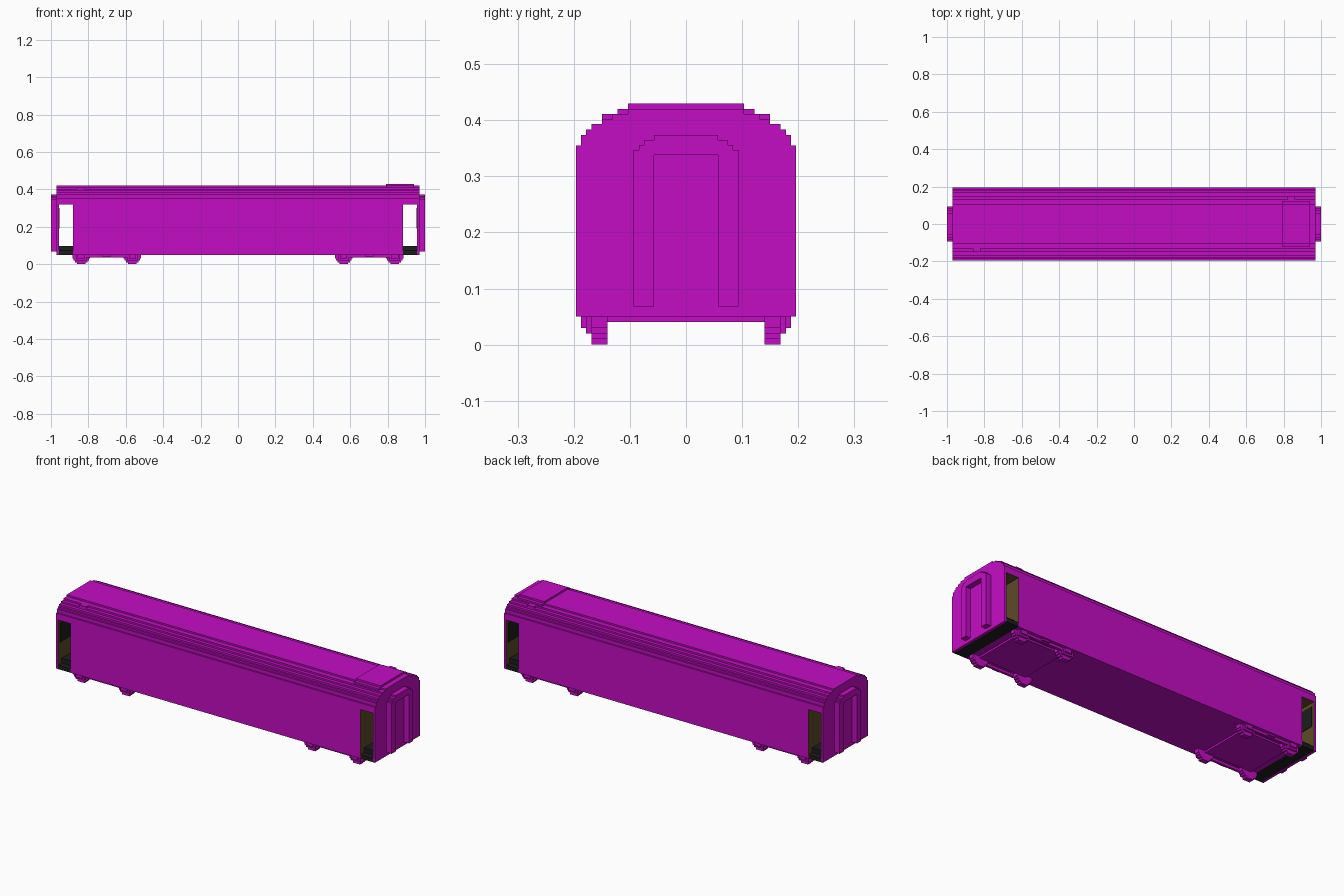
import bpy, bmesh

cube = bpy.data.objects.get("Cube")
if cube:
    bpy.data.objects.remove(cube, do_unlink=True)


def material(name, rgb):
    m = bpy.data.materials.new(name)
    m.use_nodes = True
    m.diffuse_color = (*rgb, 1)
    bsdf = next(n for n in m.node_tree.nodes if n.type == 'BSDF_PRINCIPLED')
    bsdf.inputs["Base Color"].default_value = (*rgb, 1)
    return m


MAGENTA = material("magenta_paint", (0.55, 0.004, 0.55))
BLACK = material("black_floor", (0.012, 0.012, 0.012))
BROWN = material("brown_lining", (0.11, 0.07, 0.02))


def finish(name, bm, mats, rule=None):
    bmesh.ops.recalc_face_normals(bm, faces=bm.faces)
    if rule:
        for f in bm.faces:
            f.material_index = rule(f)
    me = bpy.data.meshes.new(name)
    bm.to_mesh(me)
    bm.free()
    for m in mats:
        me.materials.append(m)
    ob = bpy.data.objects.new(name, me)
    bpy.context.collection.objects.link(ob)
    return ob


def add_box(bm, x0, x1, y0, y1, z0, z1):
    vs = bmesh.ops.create_cube(bm, size=1)["verts"]
    for v in vs:
        v.co = ((x0 + x1) / 2 + v.co.x * (x1 - x0),
                (y0 + y1) / 2 + v.co.y * (y1 - y0),
                (z0 + z1) / 2 + v.co.z * (z1 - z0))


def boxes(name, specs, mats, rule=None):
    bm = bmesh.new()
    for s in specs:
        add_box(bm, *s)
    return finish(name, bm, mats, rule)


def stepped(base, steps):
    """Symmetric stair-stepped (y, z) outline from (half width, top) steps."""
    half, z = [], base
    for y, top in steps:
        half += [(y, z), (y, top)]
        z = top
    return half + [(-y, z) for y, z in reversed(half)]


def extrude(name, outline, x0, x1, mats, rule=None):
    bm = bmesh.new()
    face = bm.faces.new([bm.verts.new((x0, y, z)) for y, z in outline])
    out = bmesh.ops.extrude_face_region(bm, geom=[face])["geom"]
    for v in out:
        if isinstance(v, bmesh.types.BMVert):
            v.co.x = x1
    return finish(name, bm, mats, rule)


W, END, DOOR_IN, DOOR_OUT, HEAD = 0.196, 0.97, 0.883, 0.957, 0.32

# Stepped roof; its underside lines the vestibules
extrude("roof", stepped(HEAD, [(W, 0.355), (0.187, 0.374), (0.178, 0.383), (0.168, 0.393),
                               (0.15, 0.402), (0.131, 0.411), (0.103, 0.42)]),
        -END, END, [MAGENTA, BROWN], lambda f: int(f.normal.z < -0.5))

# Closed passenger compartment with lined end faces
boxes("saloon_body", [(-DOOR_IN, DOOR_IN, -W, W, 0.05, HEAD)], [MAGENTA, BROWN],
      lambda f: int(abs(f.normal.x) > 0.5))

# Raised roof hatch and small roof ledges
extrude("roof_hatch", stepped(0.405, [(0.122, 0.42), (0.103, 0.43)]), 0.79, 0.94, [MAGENTA])
boxes("roof_ledges", [(0.82, 0.86, 0.12, 0.15, 0.40, 0.411),
                      (-0.86, -0.82, -0.15, -0.12, 0.40, 0.411)], [MAGENTA])

for s, side in ((1, "right"), (-1, "left")):
    def span(a, b):
        return tuple(sorted((s * a, s * b)))

    # End wall, lined on the inside
    boxes(f"{side}_end_wall", [(*span(DOOR_OUT, END), -W, W, 0.05, HEAD)], [MAGENTA, BROWN],
          lambda f: int(f.normal.x * s < -0.5))
    boxes(f"{side}_inner_panel", [(*span(DOOR_OUT - 0.003, DOOR_OUT), -0.18, 0.18, 0.19, 0.30)],
          [BLACK])

    # Vestibule floor with a lower step at each doorway
    boxes(f"{side}_vestibule_floor",
          [(*span(DOOR_IN, DOOR_OUT), -0.165, 0.165, 0.05, 0.098),
           (*span(DOOR_IN, DOOR_OUT), -W, W, 0.05, 0.072)], [BLACK])

    # Arched gangway frame, open at the bottom
    outer = stepped(0.068, [(0.094, 0.347), (0.084, 0.356), (0.075, 0.365), (0.057, 0.374)])
    inner = [(-0.057, 0.068), (-0.057, 0.338), (0.057, 0.338), (0.057, 0.068)]
    extrude(f"{side}_gangway_frame", outer + inner, s * END, s * 1.0, [MAGENTA])

    # Bogie: base plate, side beams, stepped wheels and axle boxes
    parts = [(*span(0.56, 0.845), -0.14, 0.14, 0.04, 0.052)]
    for q in (1, -1):
        def depth(a, b):
            return tuple(sorted((q * a, q * b)))
        parts.append((*span(0.56, 0.845), *depth(0.165, 0.178), 0.036, 0.052))
        parts.append((*span(0.68, 0.725), *depth(0.165, 0.187), 0.041, 0.052))
        for cx in (0.565, 0.838):
            for half, z0, z1 in ((0.022, 0, 0.01), (0.033, 0.01, 0.02),
                                 (0.042, 0.02, 0.03), (0.047, 0.03, 0.052)):
                parts.append((*span(cx - half, cx + half), *depth(0.14, 0.168), z0, z1))
            parts.append((*span(cx - 0.028, cx + 0.028), *depth(0.166, 0.178), 0.02, 0.052))
            parts.append((*span(cx - 0.019, cx + 0.019), *depth(0.176, 0.187), 0.03, 0.052))
    boxes(f"{side}_bogie", parts, [MAGENTA])
